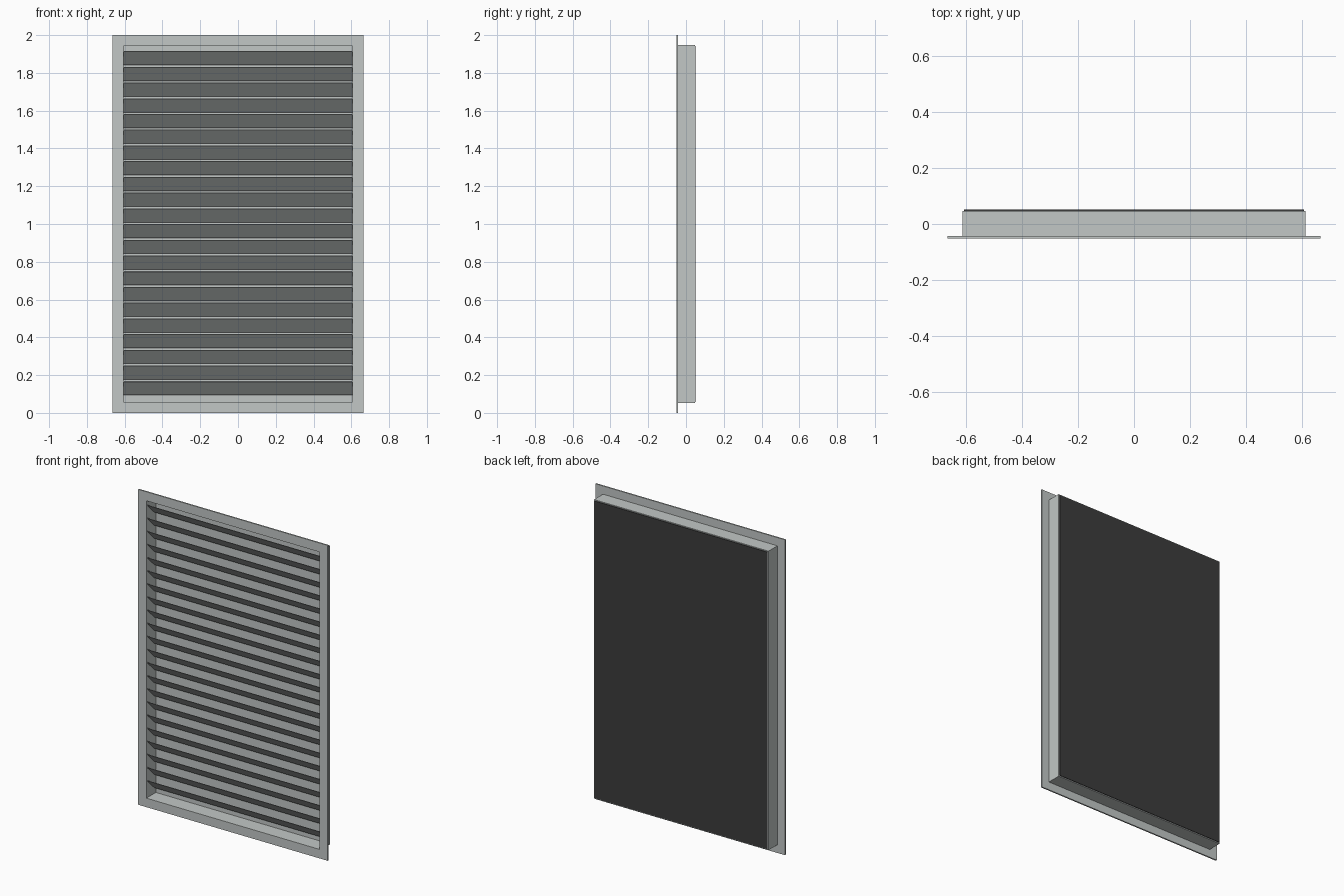
import bpy
import bmesh

cube = bpy.data.objects.get("Cube")
if cube:
    bpy.data.objects.remove(cube, do_unlink=True)


def make_material(name, colour):
    mat = bpy.data.materials.new(name)
    mat.use_nodes = True
    mat.diffuse_color = colour
    mat.node_tree.nodes["Principled BSDF"].inputs["Base Color"].default_value = colour
    return mat


GREY = make_material("light grey metal", (0.54, 0.573, 0.564, 1))
BLACK = make_material("black backing", (0.045, 0.045, 0.045, 1))

MID_Z = 1.0


def finish(name, bm, mat):
    bmesh.ops.recalc_face_normals(bm, faces=bm.faces)
    mesh = bpy.data.meshes.new(name)
    bm.to_mesh(mesh)
    bm.free()
    mesh.materials.append(mat)
    obj = bpy.data.objects.new(name, mesh)
    bpy.context.collection.objects.link(obj)
    return obj


def extrude_all(bm, vec):
    """Turn a flat sheet into a solid along vec."""
    res = bmesh.ops.extrude_face_region(bm, geom=bm.faces[:], use_keep_orig=True)
    verts = [v for v in res["geom"] if isinstance(v, bmesh.types.BMVert)]
    bmesh.ops.translate(bm, verts=verts, vec=vec)


def plate(name, half_x, half_z, y0, y1, mat):
    """Upright rectangular plate."""
    bm = bmesh.new()
    corners = [(-1, -1), (1, -1), (1, 1), (-1, 1)]
    bm.faces.new([bm.verts.new((sx * half_x, y0, MID_Z + sz * half_z)) for sx, sz in corners])
    extrude_all(bm, (0, y1 - y0, 0))
    return finish(name, bm, mat)


def ring(name, outer, inner, y0, y1, mat):
    """Upright rectangular frame with an open centre."""
    bm = bmesh.new()
    corners = [(-1, -1), (1, -1), (1, 1), (-1, 1)]
    loops = [[bm.verts.new((sx * hx, y0, MID_Z + sz * hz)) for sx, sz in corners]
             for hx, hz in (outer, inner)]
    for i in range(4):
        j = (i + 1) % 4
        bm.faces.new((loops[0][i], loops[0][j], loops[1][j], loops[1][i]))
    extrude_all(bm, (0, y1 - y0, 0))
    return finish(name, bm, mat)


# Front flange and the sleeve behind it
OPENING = (0.607, 0.943)
SLEEVE = (0.612, 0.948)
ring("front_flange", (0.665, 1.0), OPENING, -0.051, -0.042, GREY)
ring("wall_sleeve", SLEEVE, OPENING, -0.042, 0.047, GREY)

# Closed back: grey inner sheet and black outer sheet
plate("inner_back_sheet", *OPENING, 0.044, 0.047, GREY)
plate("outer_back_sheet", 0.606, 0.942, 0.047, 0.051, BLACK)

# Slanted blades, high at the front and low at the back
BLADES, PITCH, TOP = 22, 0.0832, 1.915
FRONT_Y, BACK_Y, DROP, THICK = -0.044, 0.027, 0.071, 0.003
for i in range(BLADES):
    z = TOP - i * PITCH
    bm = bmesh.new()
    profile = [(FRONT_Y, z), (BACK_Y, z - DROP),
               (BACK_Y, z - DROP - THICK), (FRONT_Y, z - THICK)]
    bm.faces.new([bm.verts.new((-OPENING[0], y, pz)) for y, pz in profile])
    extrude_all(bm, (2 * OPENING[0], 0, 0))
    finish(f"louvre_blade_{i + 1}", bm, GREY)
